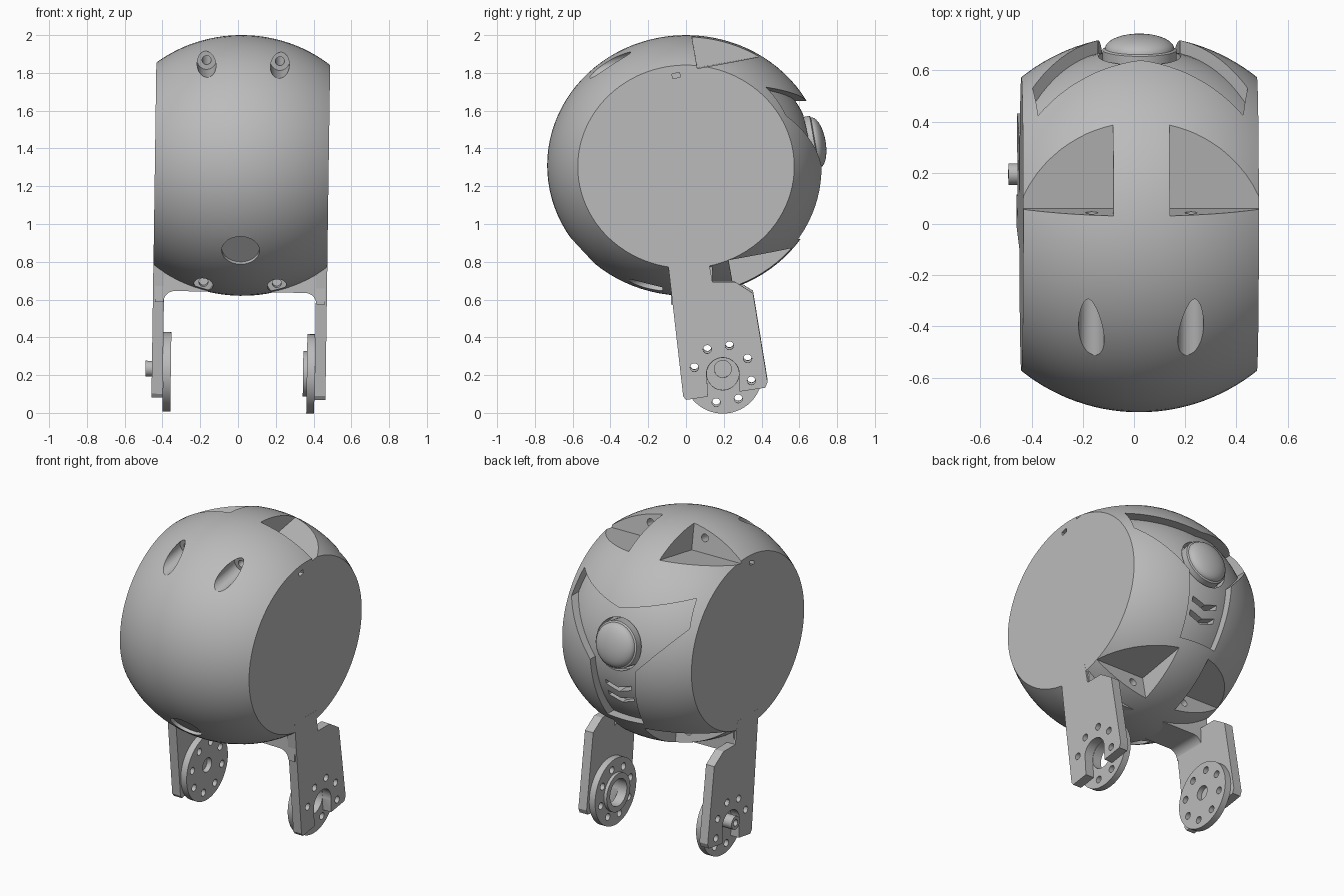
import bpy, bmesh, math
from mathutils import Vector, Matrix

if "Cube" in bpy.data.objects:
    bpy.data.objects.remove(bpy.data.objects["Cube"], do_unlink=True)

grey = bpy.data.materials.new("plain_grey")
grey.use_nodes = True
COLOUR = (0.5, 0.5, 0.5, 1)
grey.diffuse_color = COLOUR
grey.node_tree.nodes["Principled BSDF"].inputs["Base Color"].default_value = COLOUR

CENTRE = Vector((0, 0, 1.31))
TILT = math.radians(10)
C, S = math.cos(TILT), math.sin(TILT)
FORWARD = Vector((0, C, S))          # tilted axis of the face and bores


def finish(bm, name):
    bmesh.ops.recalc_face_normals(bm, faces=bm.faces[:])
    mesh = bpy.data.meshes.new(name)
    bm.to_mesh(mesh)
    bm.free()
    mesh.materials.append(grey)
    obj = bpy.data.objects.new(name, mesh)
    bpy.context.collection.objects.link(obj)
    return obj


def prism(name, points, axis, lo, hi):
    """Extrude a profile along x (y,z points) or along y (x,z points)."""
    bm = bmesh.new()
    place = (lambda u, v, t: (t, u, v)) if axis == "x" else (lambda u, v, t: (u, t, v))
    a = [bm.verts.new(place(u, v, lo)) for u, v in points]
    b = [bm.verts.new(place(u, v, hi)) for u, v in points]
    bm.faces.new(a)
    bm.faces.new(b)
    n = len(points)
    for i in range(n):
        j = (i + 1) % n
        bm.faces.new((a[i], a[j], b[j], b[i]))
    return finish(bm, name)


def rod(name, start, end, r, sides=40):
    start, end = Vector(start), Vector(end)
    d = end - start
    m = Matrix.Translation((start + end) / 2) @ d.to_track_quat("Z", "Y").to_matrix().to_4x4()
    bm = bmesh.new()
    bmesh.ops.create_cone(bm, cap_ends=True, segments=sides, radius1=r, radius2=r,
                          depth=d.length, matrix=m)
    return finish(bm, name)


def ellipsoid(name, shrink=0.0):
    bm = bmesh.new()
    r = 0.735 - shrink
    m = Matrix.Translation(CENTRE) @ Matrix.Diagonal((r, r, 0.69 - shrink, 1))
    m = m @ Matrix.Rotation(math.pi / 2, 4, "Y")
    bmesh.ops.create_uvsphere(bm, u_segments=96, v_segments=64, radius=1, matrix=m)
    return finish(bm, name)


def cut(obj, *cutters):
    for cutter in cutters:
        cutter.hide_render = True
        mod = obj.modifiers.new("cut", "BOOLEAN")
        mod.operation, mod.solver, mod.object = "DIFFERENCE", "EXACT", cutter
        bpy.context.view_layer.objects.active = obj
        bpy.ops.object.modifier_apply(modifier=mod.name)
        bpy.data.objects.remove(cutter, do_unlink=True)


def tilted_box(y, z, up, x0, x1):
    """Box cutter whose inner corner sits at y, z and follows the tilted axis."""
    pts = [(y + u * C - v * S, z + u * S + v * C)
           for u, v in ((0, 0), (0.8, 0), (0.8, up), (0, up))]
    return prism("cutter", pts, "x", min(x0, x1), max(x0, x1))


# Head: ellipsoid with flat sides
head = ellipsoid("head")
for s in (-1, 1):
    side = [(-1, 0), (1, 0), (1, 2.5), (-1, 2.5)]
    cut(head, prism("cutter", side, "x", *sorted((s * 0.46, s))))

# Recessed face shield under a V-shaped brow
half = [(0.40, 1.73), (0.42, 1.58), (0.16, 1.31), (0.13, 0.92)]
shield = [(0, 1.65)] + half + [(-x, z) for x, z in reversed(half)]
recess = prism("cutter", shield, "y", 0.2, 1)
cut(recess, ellipsoid("cutter", 0.05))
cut(head, recess)

# Eye socket and chevron vents
cut(head, rod("cutter", CENTRE + FORWARD * 0.60, CENTRE + FORWARD * 0.9, 0.16, 64))
for z in (1.15, 1.07):
    vee = [(-0.09, z + 0.03), (0, z), (0.09, z + 0.03),
           (0.09, z), (0, z - 0.03), (-0.09, z)]
    cut(head, prism("cutter", vee, "y", 0.58, 0.9))

# Corner pockets with bolt bores that open on the front
for s in (-1, 1):
    cut(head, tilted_box(0.06, 1.83, 0.5, s * 0.11, s),
        tilted_box(0.225, 0.815, -0.5, s * 0.11, s))
    for y, z, length in ((-0.28, 1.865, 0.5), (-0.13, 0.69, 0.5)):
        p = Vector((s * 0.194, y, z))
        cut(head, rod("cutter", p, p - FORWARD * 0.6, 0.05),
            rod("cutter", p - FORWARD * 0.02, p + FORWARD * length, 0.024, 20))
    notch = [(-0.07, 1.775), (-0.03, 1.785), (-0.035, 1.81), (-0.075, 1.8)]
    cut(head, prism("cutter", notch, "x", *sorted((s * 0.43, s * 0.6))))

# Shallow round recess low on the front
low = Vector((0, -0.553, 0.855))
normal = Vector((0, -0.75, -0.66))
cut(head, rod("cutter", low - normal * 0.03, low + normal * 0.2, 0.1, 48))

# Eye: short barrel with a domed lens
profile = [(0.145, 0.58), (0.145, 0.69)]
profile += [(0.135 * math.cos(a), 0.695 + 0.055 * math.sin(a))
            for a in (math.pi / 2 * i / 10 for i in range(11))]
bm = bmesh.new()
ring = [bm.verts.new((r, 0, h)) for r, h in [(0, 0.58)] + profile]
edges = [bm.edges.new(e) for e in zip(ring, ring[1:])]
bmesh.ops.spin(bm, geom=ring + edges, cent=(0, 0, 0), axis=(0, 0, 1),
               angle=math.tau, steps=48)
bmesh.ops.remove_doubles(bm, verts=bm.verts[:], dist=0.0005)
bm.transform(Matrix.Translation(CENTRE) @ FORWARD.to_track_quat("Z", "Y").to_matrix().to_4x4())
eye = finish(bm, "eye")

# Bracket bridge with filleted inner corners
bend = [(0.345 + 0.06 * math.cos(a), 0.58 + 0.06 * math.sin(a))
        for a in (math.pi / 2 * i / 8 for i in range(9))]
inner = bend + [(-x, z) for x, z in reversed(bend)]
bridge = prism("bracket_bridge", [(-0.45, 0.58), (-0.45, 0.8), (0.45, 0.8), (0.45, 0.58)]
               + inner, "y", -0.08, 0.14)
parts = [head, eye, bridge]

# Legs with hooked ends, and a wheel horn on the inner side of each
HUB_Y, HUB_Z = 0.195, 0.212
outline = [(-0.1, 0.84), (0.115, 0.84), (0.14, 0.70), (0.26, 0.70), (0.355, 0.64),
           (0.432, 0.17), (0.42, 0.14), (0.0, 0.075), (-0.015, 0.095)]
for s, label in ((-1, "right"), (1, "left")):
    def axle(r, x0, x1, name="cutter", y=HUB_Y, z=HUB_Z, sides=48):
        return rod(name, (s * x0, y, z), (s * x1, y, z), r, sides)

    leg = prism(label + "_leg", outline, "x", *sorted((s * 0.402, s * 0.4605)))
    slot = [(HUB_Y - 0.085, HUB_Z), (HUB_Y + 0.085, HUB_Z),
            (HUB_Y + 0.10, -0.1), (HUB_Y - 0.07, -0.1)]
    cut(leg, axle(0.087, 0.3, 0.6), prism("cutter", slot, "x", *sorted((s * 0.3, s * 0.6))))
    horn = axle(0.21, 0.36, 0.4015, label + "_wheel_horn", sides=64)
    if s > 0:
        collar = axle(0.12, 0.34, 0.37, "left_collar")
        cut(collar, axle(0.085, 0.3, 0.5))
        cut(horn, axle(0.085, 0.3, 0.5))
        parts.append(collar)
    else:
        pin = axle(0.042, 0.39, 0.495, "right_pin", z=HUB_Z + 0.015)
        cut(pin, axle(0.02, 0.45, 0.6, z=HUB_Z + 0.015))
        cut(horn, axle(0.045, 0.3, 0.395, z=HUB_Z + 0.015))
        parts.append(pin)
    for i in range(8):
        a = math.radians(77 + 45 * i)
        y, z = HUB_Y + 0.155 * math.cos(a), HUB_Z + 0.155 * math.sin(a)
        cut(horn, axle(0.022, 0.3, 0.5, y=y, z=z, sides=20))
        if i not in (2 + 1, 4):
            cut(leg, axle(0.022, 0.3, 0.6, y=y, z=z, sides=20))
    parts += [leg, horn]

# Slight sideways lean of the whole model, then smooth shading
lean = (Matrix.Translation((0.02, 0, 1.31)) @ Matrix.Rotation(0.0143, 4, "Y")
        @ Matrix.Translation(-CENTRE))
for obj in parts:
    obj.data.transform(lean)
    bpy.ops.object.select_all(action="DESELECT")
    obj.select_set(True)
    bpy.context.view_layer.objects.active = obj
    bpy.ops.object.shade_smooth_by_angle(angle=math.radians(30))
